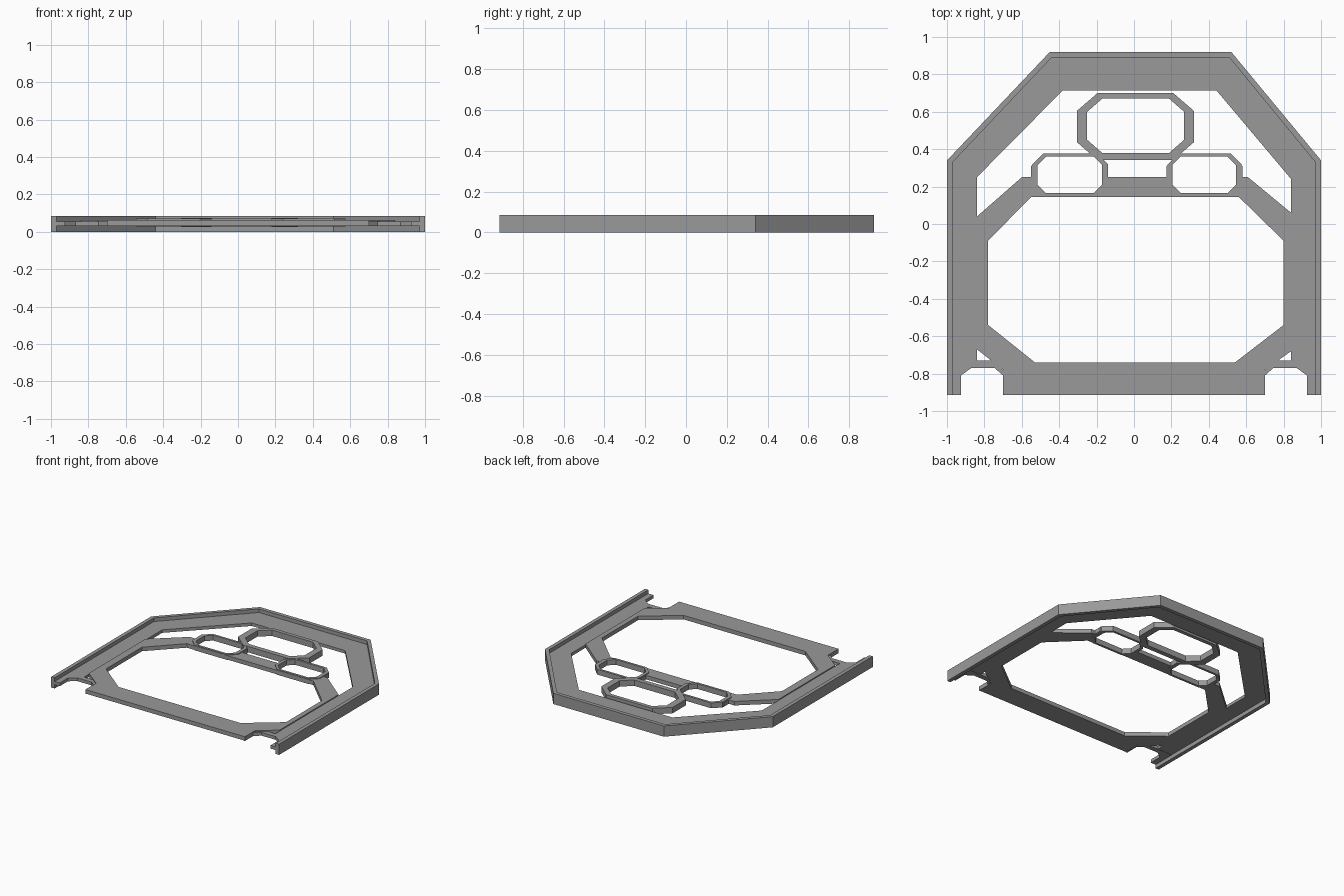
import bpy, bmesh

cube = bpy.data.objects.get("Cube")
if cube:
    bpy.data.objects.remove(cube, do_unlink=True)

grey = bpy.data.materials.new("mid_grey")
grey.use_nodes = True
grey.diffuse_color = (0.32, 0.32, 0.32, 1)
grey.node_tree.nodes["Principled BSDF"].inputs["Base Color"].default_value = (0.32, 0.32, 0.32, 1)


def plate(name, loops, z0, z1):
    """Flat part: first loop is the outline, the others are holes."""
    cu = bpy.data.curves.new(name, "CURVE")
    cu.dimensions = "2D"
    cu.fill_mode = "BOTH"
    cu.extrude = (z1 - z0) / 2
    for pts in loops:
        sp = cu.splines.new("POLY")
        sp.points.add(len(pts) - 1)
        for p, (x, y) in zip(sp.points, pts):
            p.co = (x, y, 0, 1)
        sp.use_cyclic_u = True
    helper = bpy.data.objects.new(name + "_outline", cu)
    bpy.context.collection.objects.link(helper)
    bpy.context.view_layer.update()
    dg = bpy.context.evaluated_depsgraph_get()
    me = bpy.data.meshes.new_from_object(helper.evaluated_get(dg))
    bpy.data.objects.remove(helper, do_unlink=True)

    bm = bmesh.new()
    bm.from_mesh(me)
    bmesh.ops.remove_doubles(bm, verts=bm.verts, dist=0.0005)
    bmesh.ops.recalc_face_normals(bm, faces=bm.faces)
    bmesh.ops.translate(bm, verts=bm.verts, vec=(0, 0, (z0 + z1) / 2))
    for f in bm.faces:
        f.smooth = False
        f.material_index = 0
    bm.to_mesh(me)
    bm.free()
    me.name = name
    me.materials.clear()
    me.materials.append(grey)
    ob = bpy.data.objects.new(name, me)
    bpy.context.collection.objects.link(ob)
    return ob


def octagon(x0, x1, y0, y1, cx, cy):
    """Rectangle with its corners cut by cx and cy."""
    return [(x0, y0 + cy), (x0 + cx, y0), (x1 - cx, y0), (x1, y0 + cy),
            (x1, y1 - cy), (x1 - cx, y1), (x0 + cx, y1), (x0, y1 - cy)]


FRONT = -0.913

# Outer rim, open at the front
outer = [(-1, FRONT), (-1, 0.34), (-0.45, 0.92), (0.52, 0.92), (1, 0.34), (1, FRONT)]
inner = [(-0.97, FRONT), (-0.97, 0.33), (-0.44, 0.89), (0.51, 0.89), (0.97, 0.33), (0.97, FRONT)]
plate("outer_rim", [outer + inner[::-1]], 0, 0.085)

# Wide flange inside the rim
flange_out = [(-0.97, -0.73)] + inner[1:5] + [(0.97, -0.73)]
flange_in = [(-0.84, -0.73), (-0.84, 0.25), (-0.38, 0.715),
             (0.44, 0.715), (0.84, 0.24), (0.84, -0.73)]
plate("inner_flange", [flange_out + flange_in[::-1]], 0.032, 0.056)

# Lower frame with the large opening and two small ones
large_hole = [(-0.78, -0.09), (-0.55, 0.145), (0.56, 0.145), (0.80, -0.09),
              (0.80, -0.54), (0.54, -0.74), (-0.53, -0.74), (-0.78, -0.54)]
left_hole = octagon(0.205, 0.545, 0.165, 0.36, 0.045, 0.045)
right_hole = octagon(-0.515, -0.17, 0.165, 0.36, 0.045, 0.045)
frame_out = [(-0.84, 0.04), (-0.60, 0.25), (-0.55, 0.25), (-0.55, 0.31), (-0.47, 0.378),
             (-0.20, 0.378), (-0.14, 0.32), (-0.14, 0.25), (0.175, 0.25), (0.175, 0.31),
             (0.24, 0.378), (0.51, 0.378), (0.58, 0.31), (0.58, 0.25), (0.61, 0.25),
             (0.84, 0.06), (0.84, -0.68), (0.70, -0.78), (0.70, FRONT),
             (-0.70, FRONT), (-0.70, -0.78), (-0.84, -0.67)]
plate("lower_frame", [frame_out, large_hole, left_hole, right_hole], 0.032, 0.064)

# Raised rings
plate("left_ring", [octagon(0.18, 0.575, 0.147, 0.378, 0.06, 0.06), left_hole], 0.028, 0.07)
plate("right_ring", [octagon(-0.545, -0.142, 0.147, 0.378, 0.06, 0.06), right_hole], 0.028, 0.07)
plate("top_ring", [octagon(-0.305, 0.32, 0.342, 0.70, 0.11, 0.095),
                   octagon(-0.25, 0.268, 0.38, 0.67, 0.08, 0.07)], 0.026, 0.073)

# Notched arches at the front corners
for name, s in (("left_arch", 1), ("right_arch", -1)):
    arch = [(0.97, FRONT), (0.97, -0.73), (0.76, -0.73), (0.69, -0.79), (0.69, FRONT),
            (0.70, FRONT), (0.70, -0.81), (0.745, -0.77), (0.87, -0.77),
            (0.925, -0.81), (0.925, FRONT)]
    plate(name, [[(s * x, y) for x, y in arch]], 0.03, 0.056)
